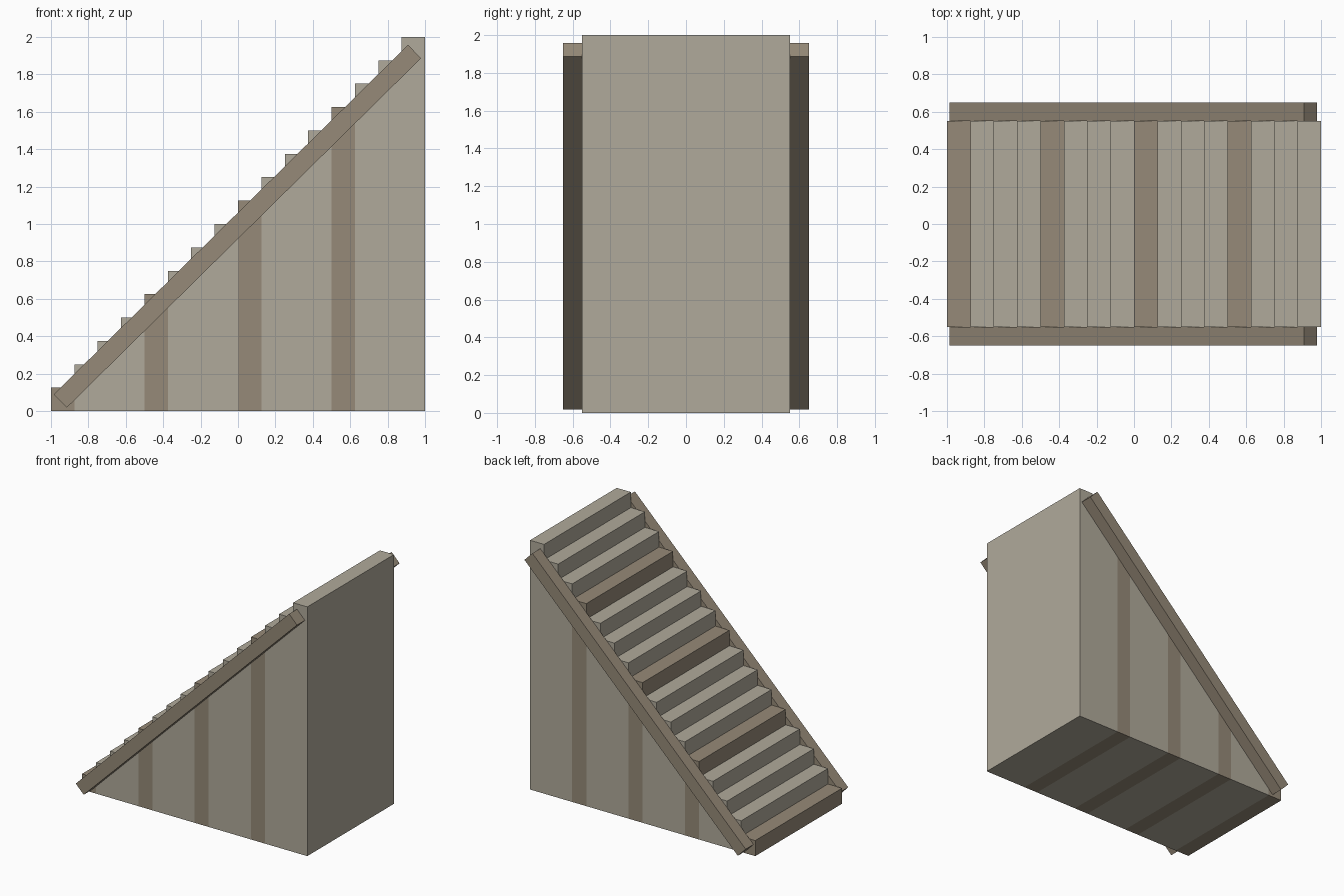
import bpy
import math

cube = bpy.data.objects.get("Cube")
if cube:
    bpy.data.objects.remove(cube, do_unlink=True)


def make_material(name, color):
    mat = bpy.data.materials.new(name)
    mat.use_nodes = True
    mat.diffuse_color = color
    mat.node_tree.nodes["Principled BSDF"].inputs["Base Color"].default_value = color
    return mat


def add_box(name, center, size, mat, tilt=0.0):
    bpy.ops.mesh.primitive_cube_add(size=1, location=center)
    obj = bpy.context.object
    obj.name = name
    obj.scale = size
    obj.rotation_euler.y = -tilt
    obj.data.materials.append(mat)
    return obj


stone = make_material("pale_stone", (0.434, 0.402, 0.328, 1))
wood = make_material("brown_wood", (0.305, 0.254, 0.188, 1))

# Steps: full-height blocks, every fourth one brown
STEPS = 16
WIDTH = 1.1
tread = 2 / STEPS
for i in range(STEPS):
    height = (i + 1) * tread
    add_box(f"step_{i + 1}", (-1 + (i + 0.5) * tread, 0, height / 2),
            (tread, WIDTH, height), wood if i % 4 == 0 else stone)

# Sloping side rails
RAIL = 0.1
for name, side in (("front_rail", -1), ("back_rail", 1)):
    add_box(name, (-0.003, side * (WIDTH + RAIL) / 2, 0.988),
            (2.66, RAIL, RAIL), wood, math.radians(44.6))
